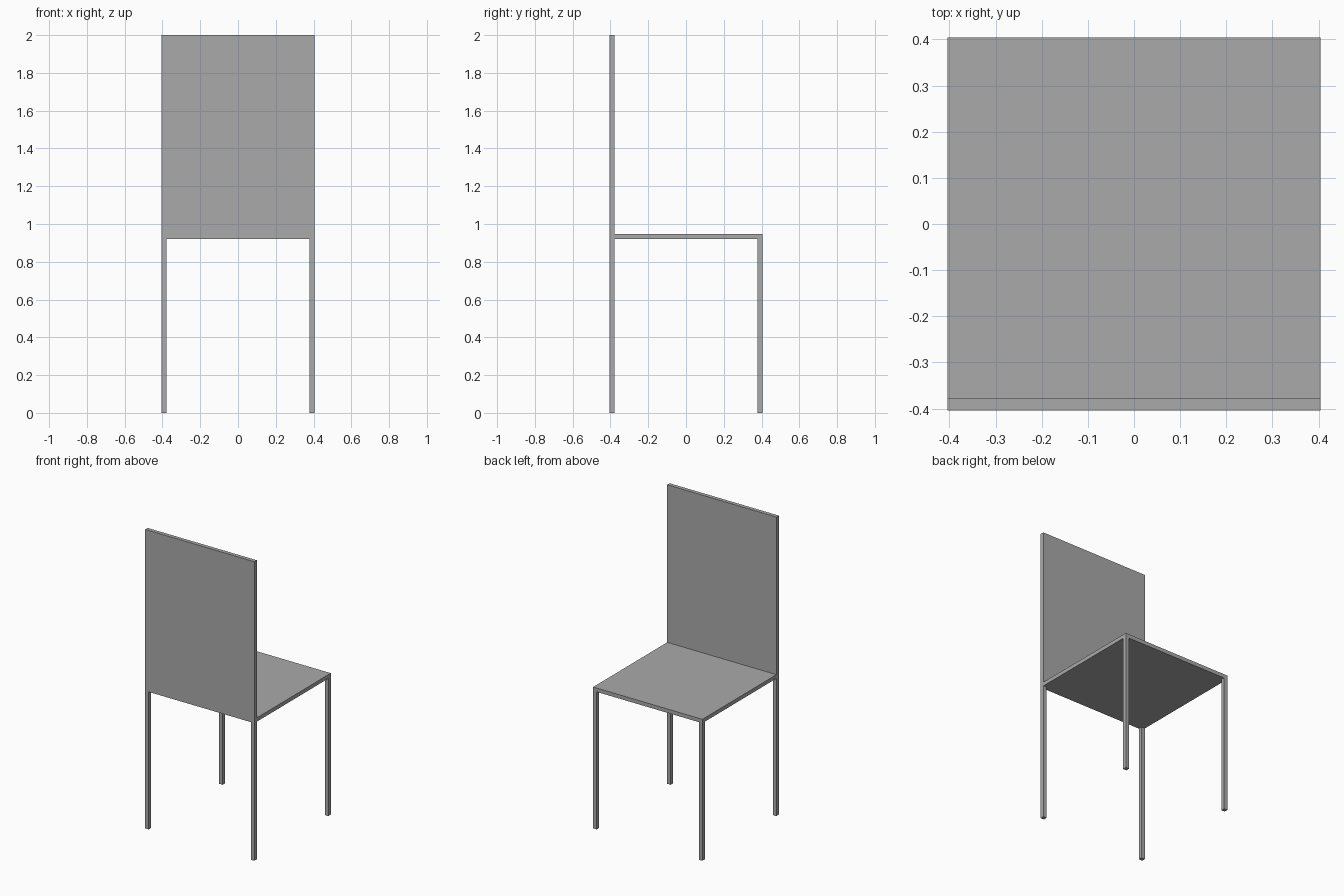
import bpy

if "Cube" in bpy.data.objects:
    bpy.data.objects.remove(bpy.data.objects["Cube"], do_unlink=True)

HALF = 0.404        # half of the chair's width and depth
BAR = 0.026         # thickness of legs, seat and back
SEAT_TOP = 0.946
SEAT_BOTTOM = SEAT_TOP - BAR
HEIGHT = 2.0

grey = bpy.data.materials.new("plain grey")
grey.use_nodes = True
colour = (0.4, 0.4, 0.4, 1)
grey.diffuse_color = colour
grey.node_tree.nodes["Principled BSDF"].inputs["Base Color"].default_value = colour


def box(name, low, high):
    """Add a box spanning two opposite corners."""
    centre = [(a + b) / 2 for a, b in zip(low, high)]
    bpy.ops.mesh.primitive_cube_add(size=1, location=centre)
    part = bpy.context.object
    part.name = name
    part.scale = [b - a for a, b in zip(low, high)]
    bpy.ops.object.transform_apply(location=False, rotation=False, scale=True)
    part.data.materials.append(grey)


# Seat, butting against the back panel
box("seat", (-HALF, -HALF + BAR, SEAT_BOTTOM), (HALF, HALF, SEAT_TOP))

# Tall back panel
box("backrest", (-HALF, -HALF, SEAT_BOTTOM), (HALF, -HALF + BAR, HEIGHT))

# Four square legs at the corners
inset = HALF - BAR / 2
for x_name, x in (("left", inset), ("right", -inset)):
    for y_name, y in (("backrest_side", -inset), ("open_side", inset)):
        box(f"{x_name}_{y_name}_leg",
            (x - BAR / 2, y - BAR / 2, 0),
            (x + BAR / 2, y + BAR / 2, SEAT_BOTTOM))
